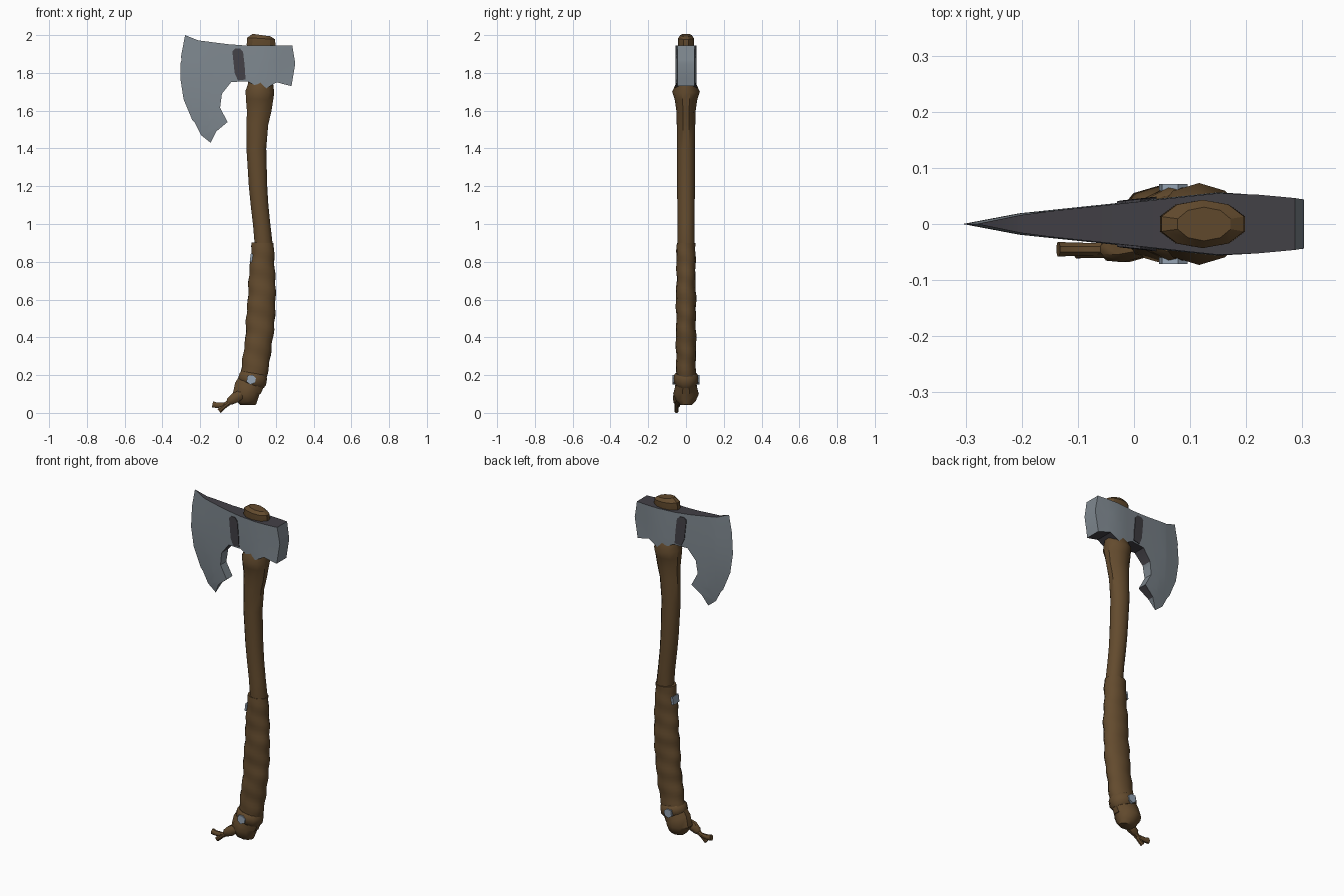
import bpy, bmesh, math
from mathutils import Vector


def material(name, rgb):
    m = bpy.data.materials.new(name)
    m.diffuse_color = (*rgb, 1)
    return m


STEEL = material("steel", (0.21, 0.245, 0.275))
DARK = material("dark_steel", (0.055, 0.052, 0.062))
BROWN = material("brown_wood_and_leather", (0.125, 0.07, 0.027))
PALE = material("pale_metal", (0.30, 0.37, 0.45))


def interp(table, v):
    """Piecewise linear lookup; each row is (key, value, ...)."""
    if v <= table[0][0]:
        return table[0][1:]
    for a, b in zip(table, table[1:]):
        if v <= b[0]:
            f = (v - a[0]) / (b[0] - a[0])
            return tuple(p + (q - p) * f for p, q in zip(a[1:], b[1:]))
    return table[-1][1:]


def finish(name, bm, mats, angle=35):
    bmesh.ops.remove_doubles(bm, verts=bm.verts, dist=0.0004)
    bmesh.ops.recalc_face_normals(bm, faces=bm.faces)
    mesh = bpy.data.meshes.new(name)
    bm.to_mesh(mesh)
    bm.free()
    for m in mats:
        mesh.materials.append(m)
    ob = bpy.data.objects.new(name, mesh)
    bpy.context.collection.objects.link(ob)
    bpy.ops.object.select_all(action='DESELECT')
    ob.select_set(True)
    bpy.context.view_layer.objects.active = ob
    bpy.ops.object.shade_smooth_by_angle(angle=math.radians(angle))
    return ob


def slab(name, outline, thick, mats, cuts_x=(), cuts_z=()):
    """Closed plate from an x/z outline, half-thickness thick(x, z)."""
    flat = bmesh.new()
    flat.faces.new([flat.verts.new((x, 0, z)) for x, z in outline])
    bmesh.ops.triangulate(flat, faces=flat.faces)
    for co, no in ([((x, 0, 0), (1, 0, 0)) for x in cuts_x] +
                   [((0, 0, z), (0, 0, 1)) for z in cuts_z]):
        bmesh.ops.bisect_plane(flat, geom=flat.verts[:] + flat.edges[:] + flat.faces[:],
                               dist=1e-5, plane_co=co, plane_no=no)
    flat.verts.index_update()
    bm = bmesh.new()
    front, back = ([bm.verts.new((v.co.x, s * thick(v.co.x, v.co.z), v.co.z))
                    for v in flat.verts] for s in (-1, 1))
    for f in flat.faces:
        ids = [v.index for v in f.verts]
        bm.faces.new([front[i] for i in ids])
        bm.faces.new([back[i] for i in reversed(ids)])
    for e in flat.edges:
        if e.is_boundary:
            a, b = (v.index for v in e.verts)
            bm.faces.new([front[a], front[b], back[b], back[a]])
    flat.free()
    return finish(name, bm, mats)


def tube(name, path, sides=12, wobble=0.0, angle=40):
    """Elliptical tube; path rows are (x, y, z, in-plane radius, y radius)."""
    bm = bmesh.new()
    rings = []
    for i, (x, y, z, rx, ry) in enumerate(path):
        a, b = path[max(i - 1, 0)], path[min(i + 1, len(path) - 1)]
        t = Vector((b[0] - a[0], 0, b[2] - a[2])).normalized()
        u = Vector((0, 1, 0)).cross(t)
        ring = []
        for k in range(sides):
            g = 2 * math.pi * (k + 0.5) / sides
            s = 1 + wobble * math.sin(z * 62 + g) + wobble * 0.6 * math.sin(z * 29 - 2 * g)
            ring.append(bm.verts.new(Vector((x, y, z)) + u * rx * s * math.cos(g)
                                     + Vector((0, ry * s * math.sin(g), 0))))
        rings.append(ring)
    for r, q in zip(rings, rings[1:]):
        for k in range(sides):
            j = (k + 1) % sides
            bm.faces.new([r[k], r[j], q[j], q[k]])
    bm.faces.new(rings[0])
    bm.faces.new(rings[-1])
    return finish(name, bm, [BROWN], angle)


def column(rows):
    """Turn (z, left, right, y radius) rows into tube path rows."""
    return [((l + r) / 2, 0, z, (r - l) / 2, ry) for z, l, r, ry in rows]


# Axe head: thin along the cutting edge, thickest around the eye
EDGE = [(1.43, -0.145), (1.47, -0.195), (1.545, -0.24), (1.66, -0.288),
        (1.77, -0.305), (1.87, -0.302), (2.0, -0.28)]
THICK = [(0, 0), (0.1, 0.019), (0.3, 0.040), (0.46, 0.057), (0.60, 0.044)]


def head_thick(x, z):
    return interp(THICK, x - interp(EDGE, z)[0])[0]


head_outline = [
    (-0.28, 2.0), (-0.21, 1.972), (-0.055, 1.952), (0.04, 1.945), (0.287, 1.945),
    (0.303, 1.85), (0.283, 1.73), (0.205, 1.75), (0.135, 1.71), (0.05, 1.755),
    (-0.035, 1.752), (-0.085, 1.69), (-0.095, 1.615), (-0.055, 1.54), (-0.115, 1.49),
    (-0.145, 1.43), (-0.195, 1.47), (-0.228, 1.535), (-0.222, 1.55), (-0.242, 1.55),
    (-0.288, 1.66), (-0.305, 1.77), (-0.303, 1.86), (-0.28, 1.875), (-0.301, 1.89)]
CX = [-0.25, -0.2, -0.15, -0.1, -0.03, 0.03, 0.09, 0.15, 0.22]
CZ = [1.545, 1.6, 1.66, 1.77, 1.87]
head = slab("axe_head", head_outline, head_thick, [STEEL, DARK], CX, CZ)
for p in head.data.polygons:
    if abs(p.normal.y) < 0.5 and p.normal.x < 0.85:
        p.material_index = 1

# Dark inlay on both cheeks
slab("cheek_inlay",
     [(-0.03, 1.915), (-0.015, 1.928), (0.012, 1.928), (0.027, 1.91), (0.035, 1.84),
      (0.04, 1.765), (0.0, 1.76), (-0.018, 1.80), (-0.024, 1.86)],
     lambda x, z: head_thick(x, z) + 0.004, [DARK], CX, CZ)

# Wooden shaft, with a flared collar under the head and a plug above it
tube("shaft", column([
    (0.80, 0.08, 0.175, 0.042), (0.90, 0.085, 0.185, 0.046), (1.0, 0.077, 0.173, 0.045),
    (1.1, 0.065, 0.163, 0.046), (1.2, 0.055, 0.157, 0.047), (1.4, 0.042, 0.152, 0.048),
    (1.53, 0.043, 0.163, 0.049), (1.60, 0.043, 0.180, 0.051), (1.66, 0.038, 0.190, 0.060),
    (1.70, 0.036, 0.196, 0.073), (1.74, 0.05, 0.190, 0.055), (1.80, 0.05, 0.19, 0.04)]), 10)
tube("shaft_plug", column([
    (1.90, 0.055, 0.19, 0.038), (1.95, 0.042, 0.202, 0.043),
    (1.982, 0.045, 0.20, 0.043), (2.0, 0.075, 0.175, 0.03)]), 10, angle=25)

# Leather grip wrap with spiral wrinkles
WRAP = [(0.17, 0.005, 0.150, 0.052), (0.25, 0.020, 0.163, 0.053), (0.4, 0.038, 0.188, 0.053),
        (0.5, 0.043, 0.195, 0.052), (0.6, 0.050, 0.202, 0.053), (0.7, 0.056, 0.198, 0.051),
        (0.8, 0.063, 0.195, 0.050), (0.9, 0.073, 0.190, 0.050)]
zs = [0.17 + 0.73 * i / 40 for i in range(41)]
tube("grip_wrap", column([(z, *interp(WRAP, z)) for z in zs]), 14, wobble=0.035)

# Binding ring and foot of the handle
tube("binding_ring", column([
    (0.15, 0.0, 0.14, 0.054), (0.165, -0.004, 0.153, 0.066),
    (0.195, 0.004, 0.158, 0.067), (0.21, 0.015, 0.152, 0.054)]), 12)
tube("handle_foot", column([
    (0.042, 0.012, 0.097, 0.03), (0.06, 0.0, 0.108, 0.05), (0.10, -0.032, 0.118, 0.068),
    (0.13, -0.025, 0.13, 0.060), (0.17, 0.0, 0.148, 0.053)]), 10)

# Knotted cord ends
tube("cord_knot", [(0.02, -0.04, 0.10, 0.025, 0.02), (-0.015, -0.045, 0.08, 0.03, 0.025),
                   (-0.045, -0.045, 0.06, 0.022, 0.022), (-0.055, -0.045, 0.05, 0.01, 0.01)], 8)
tube("cord_end_long", [(-0.03, -0.045, 0.065, 0.016, 0.014), (-0.07, -0.045, 0.043, 0.013, 0.012),
                       (-0.11, -0.045, 0.04, 0.015, 0.013), (-0.135, -0.045, 0.045, 0.018, 0.014)], 8)
tube("cord_end_short", [(-0.045, -0.05, 0.055, 0.014, 0.012), (-0.07, -0.05, 0.035, 0.012, 0.011),
                        (-0.10, -0.05, 0.010, 0.014, 0.012)], 8)

# Metal patches on the ring and on the edge of the grip
slab("ring_patch", [(0.045, 0.165), (0.065, 0.15), (0.09, 0.16), (0.095, 0.185),
                    (0.078, 0.2), (0.05, 0.198)], lambda x, z: 0.071, [PALE])
slab("grip_patch", [(0.062, 0.80), (0.074, 0.80), (0.08, 0.84), (0.068, 0.845)],
     lambda x, z: 0.028, [PALE])
